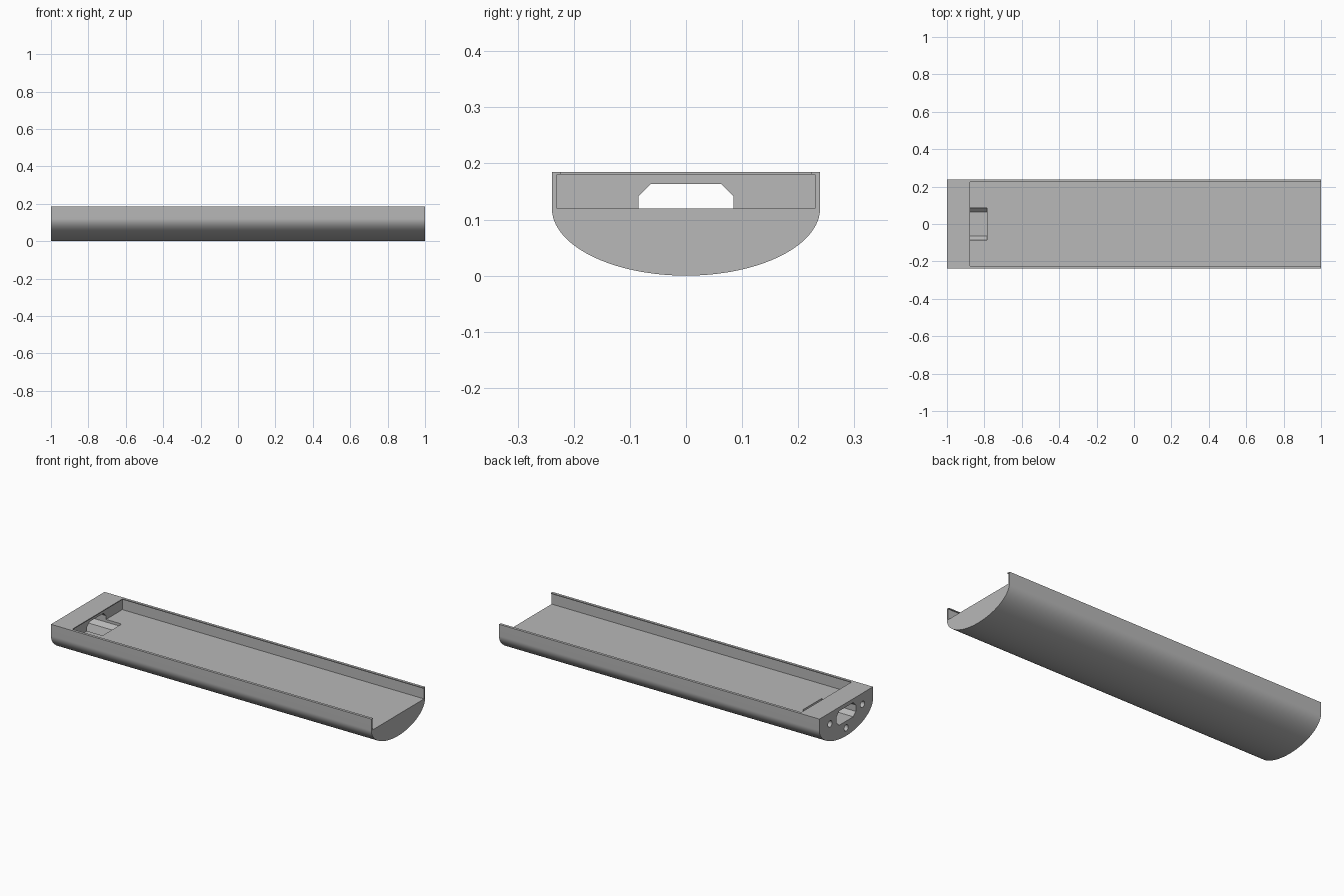
import bpy
import bmesh
import math

old = bpy.data.objects.get("Cube")
if old:
    bpy.data.objects.remove(old, do_unlink=True)

TOP, FLOOR, HALF_W = 0.185, 0.12, 0.239
END_WALL = -0.877

grey = bpy.data.materials.new("light grey plastic")
grey.use_nodes = True
colour = (0.48, 0.48, 0.48, 1)
grey.diffuse_color = colour
grey.node_tree.nodes["Principled BSDF"].inputs["Base Color"].default_value = colour


def prism(name, outline, x0, x1):
    """Extrude a (y, z) outline along x."""
    bm = bmesh.new()
    face = bm.faces.new([bm.verts.new((x0, y, z)) for y, z in outline])
    new = bmesh.ops.extrude_face_region(bm, geom=[face])["geom"]
    verts = [v for v in new if isinstance(v, bmesh.types.BMVert)]
    bmesh.ops.translate(bm, verts=verts, vec=(x1 - x0, 0, 0))
    bmesh.ops.recalc_face_normals(bm, faces=bm.faces)
    mesh = bpy.data.meshes.new(name)
    bm.to_mesh(mesh)
    bm.free()
    mesh.materials.append(grey)
    obj = bpy.data.objects.new(name, mesh)
    bpy.context.collection.objects.link(obj)
    return obj


def box(half_w, z0, z1):
    return [(-half_w, z0), (half_w, z0), (half_w, z1), (-half_w, z1)]


def arc(cy, cz, ry, rz, start, end, steps):
    angles = [start + (end - start) * i / steps for i in range(steps + 1)]
    return [(cy + ry * math.cos(a), cz + rz * math.sin(a)) for a in angles]


# Tray body: straight sides over a half-elliptic underside
belly = arc(0, FLOOR, HALF_W, FLOOR, math.pi, 2 * math.pi, 64)
tray = prism("tray_body", [(-HALF_W, TOP)] + belly + [(HALF_W, TOP)], -1, 1)

# Long channel, open at one end, with a thin overhanging lip
cutters = [
    prism("channel_cutter", box(0.23, FLOOR, 0.18), END_WALL - 0.006, 1.1),
    prism("lip_cutter", box(0.224, 0.15, 0.3), END_WALL, 1.1),
]

# Chamfered socket through the end block and into the floor
w, c, z0, z1 = 0.085, 0.022, 0.083, 0.163
socket = [(-w, z0 + c), (-w + c, z0), (w - c, z0), (w, z0 + c),
          (w, z1 - c), (w - c, z1), (-w + c, z1), (-w, z1 - c)]
cutters.append(prism("socket_cutter", socket, -1.1, -0.786))

# Blind screw holes around the socket
for y, z in ((-0.145, 0.122), (0.145, 0.122), (0, 0.045)):
    ring = arc(y, z, 0.018, 0.018, 0, 2 * math.pi, 24)[:-1]
    cutters.append(prism("screw_hole_cutter", ring, -1.1, -0.92))

bpy.ops.object.select_all(action='DESELECT')
bpy.context.view_layer.objects.active = tray
tray.select_set(True)
for cutter in cutters:
    cutter.hide_render = True
    mod = tray.modifiers.new("cut", 'BOOLEAN')
    mod.operation = 'DIFFERENCE'
    mod.solver = 'EXACT'
    mod.object = cutter
    bpy.ops.object.modifier_apply(modifier=mod.name)
    bpy.data.objects.remove(cutter, do_unlink=True)

bpy.ops.object.shade_smooth_by_angle(angle=math.radians(30))
